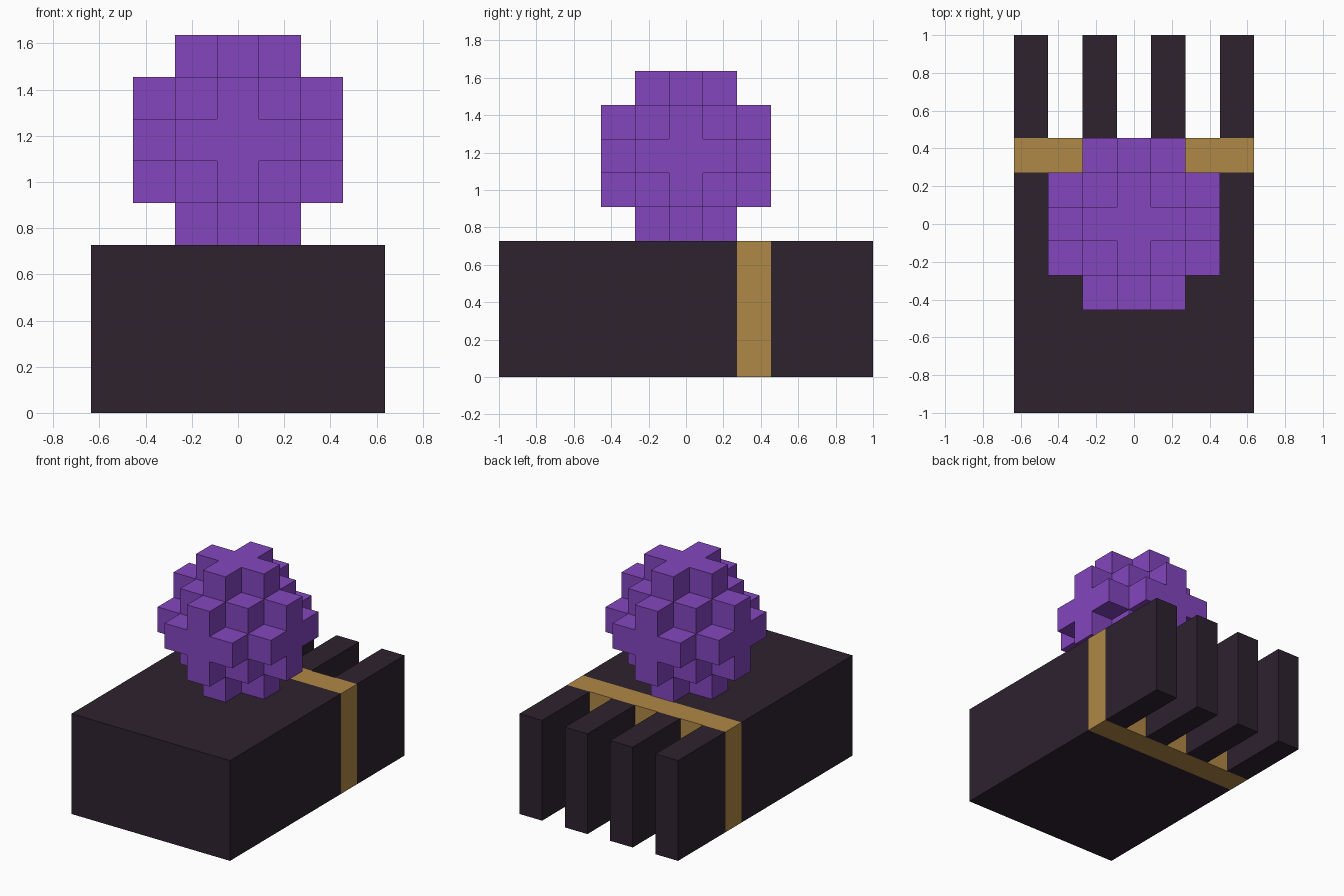
import bpy
import bmesh
from itertools import product
from mathutils import Vector

if "Cube" in bpy.data.objects:
    bpy.data.objects.remove(bpy.data.objects["Cube"], do_unlink=True)

U = 2 / 11  # one block


def material(name, rgb):
    mat = bpy.data.materials.new(name)
    mat.use_nodes = True
    mat.diffuse_color = (*rgb, 1)
    bsdf = next(n for n in mat.node_tree.nodes if n.type == 'BSDF_PRINCIPLED')
    bsdf.inputs["Base Color"].default_value = (*rgb, 1)
    return mat


def add_object(name, bm, mat):
    mesh = bpy.data.meshes.new(name)
    bm.to_mesh(mesh)
    bm.free()
    mesh.materials.append(mat)
    obj = bpy.data.objects.new(name, mesh)
    bpy.context.collection.objects.link(obj)
    return obj


def box(name, low, high, mat):
    """Box between two corners given in blocks."""
    low, high = Vector(low) * U, Vector(high) * U
    bm = bmesh.new()
    bmesh.ops.create_cube(bm, size=1)
    bmesh.ops.scale(bm, vec=high - low, verts=bm.verts)
    bmesh.ops.translate(bm, vec=(low + high) / 2, verts=bm.verts)
    return add_object(name, bm, mat)


def block_ball(name, centre, radius_sq, mat):
    """Ball of unit blocks, keeping only the exposed block faces."""
    reach = range(-3, 4)
    cells = {c for c in product(reach, repeat=3)
             if sum(v * v for v in c) <= radius_sq}
    bm = bmesh.new()
    for cell in cells:
        for axis, sign in product(range(3), (-1, 1)):
            n = Vector((0, 0, 0))
            n[axis] = sign
            if tuple(int(c + d) for c, d in zip(cell, n)) in cells:
                continue
            a = Vector((0, 0, 0))
            a[(axis + 1) % 3] = 1
            b = n.cross(a)
            mid = Vector(centre) + Vector(cell) + n / 2
            bm.faces.new([bm.verts.new((mid + (a * s + b * t) / 2) * U)
                          for s, t in ((-1, -1), (1, -1), (1, 1), (-1, 1))])
    bmesh.ops.remove_doubles(bm, verts=bm.verts, dist=1e-4)
    return add_object(name, bm, mat)


dark = material("dark plum", (0.0273, 0.0159, 0.0284))
gold = material("gold", (0.434, 0.246, 0.0612))
purple = material("purple", (0.227, 0.0612, 0.515))

# Main block and the gold band behind it
box("body", (-3.5, -5.5, 0), (3.5, 1.5, 4), dark)
box("band", (-3.5, 1.5, 0), (3.5, 2.5, 4), gold)

# Four upright slabs at the back, mirrored in pairs
for label, x in (("outer", 3), ("inner", 1)):
    for side, s in (("left", 1), ("right", -1)):
        box(f"{label}_slab_{side}", (s * x - 0.5, 2.5, 0), (s * x + 0.5, 5.5, 4), dark)

# Blocky ball resting on top
block_ball("ball", (0, 0, 6.5), 5, purple)
